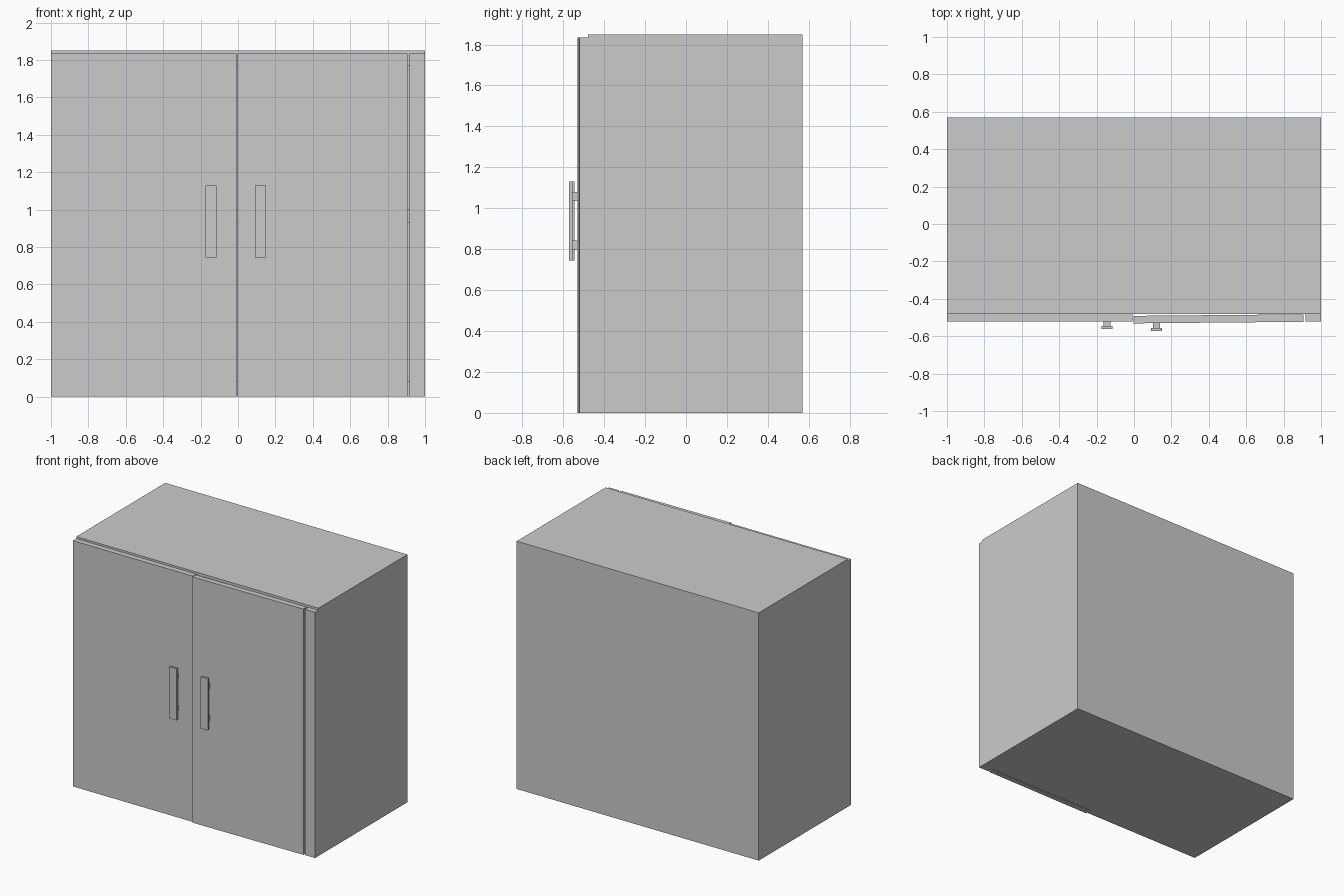
import bpy, bmesh
from mathutils import Matrix, Vector

if "Cube" in bpy.data.objects:
    bpy.data.objects.remove(bpy.data.objects["Cube"])


def box(name, x, y, z, parent=None):
    """Box from (min, max) ranges, origin at the world origin."""
    bm = bmesh.new()
    size = [r[1] - r[0] for r in (x, y, z)]
    mid = [(r[0] + r[1]) / 2 for r in (x, y, z)]
    m = Matrix.Translation(mid) @ Matrix.Diagonal((*size, 1))
    bmesh.ops.create_cube(bm, size=1, matrix=m)
    me = bpy.data.meshes.new(name)
    bm.to_mesh(me)
    bm.free()
    ob = bpy.data.objects.new(name, me)
    bpy.context.collection.objects.link(ob)
    return ob


FRONT, CARCASS, BACK = -0.52, -0.48, 0.57
INNER = 0.916          # inside face of the side panels
DOOR_TOP = 1.835

# Carcass: sides reach forward and frame the doors
box("left_side", (-1, -INNER), (FRONT, BACK), (0, DOOR_TOP))
box("right_side", (INNER, 1), (FRONT, BACK), (0, DOOR_TOP))
box("bottom_panel", (-INNER, INNER), (CARCASS, BACK), (0, 0.08))
box("top_panel", (-INNER, INNER), (CARCASS, BACK), (1.77, DOOR_TOP))
box("top_cap", (-1, 1), (CARCASS, BACK), (DOOR_TOP, 1.85))
box("back_panel", (-INNER, INNER), (0.53, BACK), (0.08, 1.77))

# Interior shelf
box("shelf", (-INNER, INNER), (-0.44, 0.53), (0.93, 1.0))


def door(side, x, handle_x):
    """Door leaf with its bar handle on two posts."""
    parts = [box(side + "_door", x, (FRONT, CARCASS), (0, DOOR_TOP))]
    parts.append(box(side + "_handle_bar", (handle_x - 0.03, handle_x + 0.03),
                     (-0.562, -0.545), (0.745, 1.13)))
    for tag, z in (("lower", 0.82), ("upper", 1.057)):
        parts.append(box(f"{side}_handle_{tag}_post", (handle_x - 0.019, handle_x + 0.019),
                         (-0.545, FRONT), (z - 0.022, z + 0.022)))
    return parts


door("left", (-INNER, -0.008), -0.145)

# Right door stands very slightly ajar, hinged on its outer edge
hinge = Vector((0.905, CARCASS, 0))
swing = (Matrix.Translation(hinge + Vector((0, -0.003, 0)))
         @ Matrix.Rotation(0.009, 4, 'Z') @ Matrix.Translation(-hinge))
for part in door("right", (-0.003, 0.905), 0.12):
    part.data.transform(swing)
